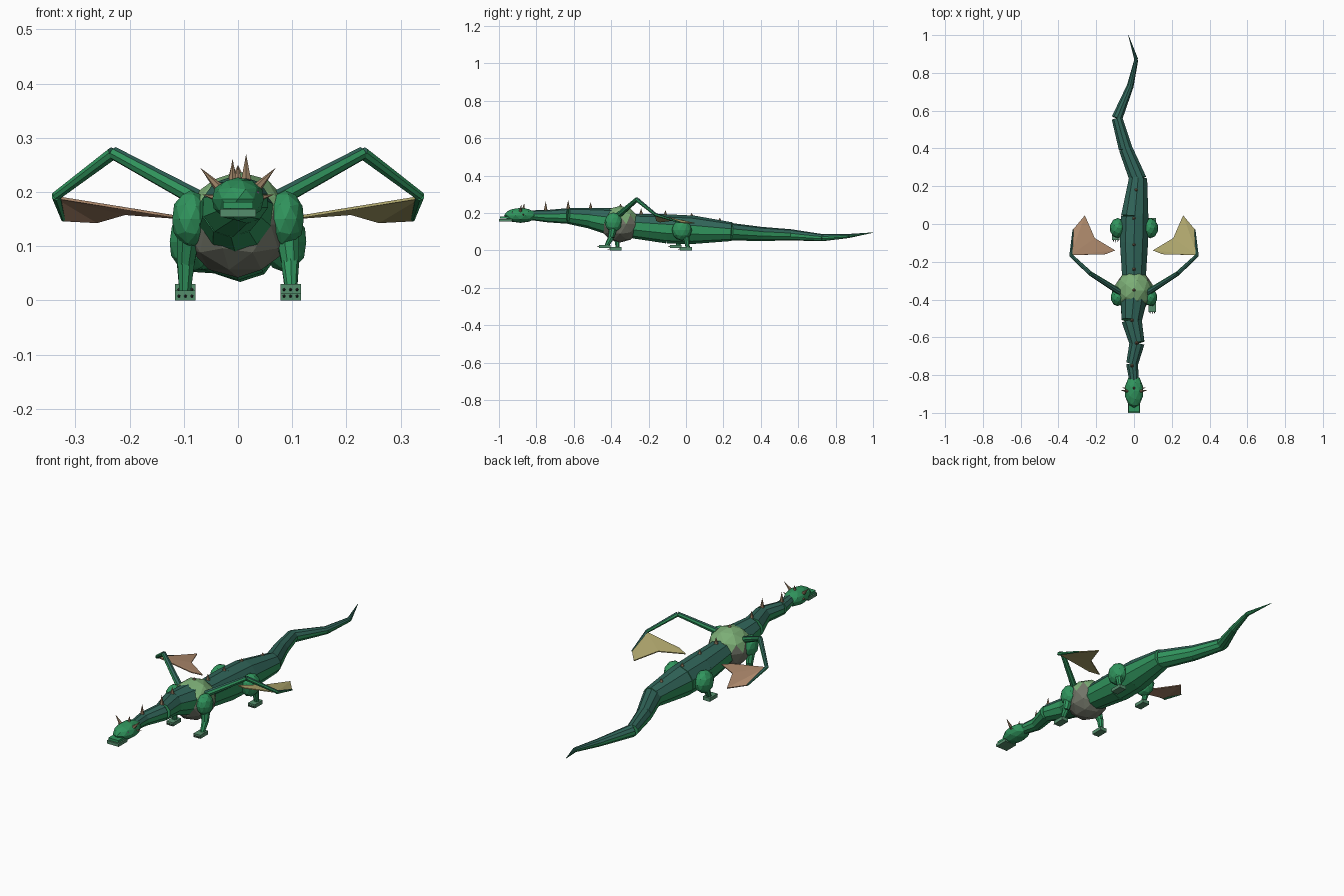
import bpy, bmesh
from math import pi
from mathutils import Vector, Matrix

if "Cube" in bpy.data.objects:
    bpy.data.objects.remove(bpy.data.objects["Cube"])


def mat(name, r, g, b):
    m = bpy.data.materials.new(name)
    m.diffuse_color = (r, g, b, 1)
    m.use_nodes = True
    m.node_tree.nodes["Principled BSDF"].inputs["Base Color"].default_value = m.diffuse_color
    return m


GREEN = mat("green", .03, .3, .11)
SLATE = mat("slate", .03, .13, .1)
LIGHT = mat("light_green", .2, .42, .18)
GREY = mat("belly_grey", .17, .18, .14)
TAN = mat("spike_tan", .33, .22, .13)
PAD = mat("foot_green", .09, .27, .15)
PINK = mat("eye", .6, .1, .5)
DARK = mat("claw", .03, .03, .03)
MEMB_L = mat("membrane_left", .42, .25, .15)
MEMB_R = mat("membrane_right", .45, .4, .16)


def finish(name, bm, material, top=None, limit=.45):
    # faces that look upward can take a second colour
    me = bpy.data.meshes.new(name)
    bm.normal_update()
    me.materials.append(material)
    if top:
        me.materials.append(top)
        for f in bm.faces:
            f.material_index = int(f.normal.z > limit)
    bm.to_mesh(me)
    bm.free()
    ob = bpy.data.objects.new(name, me)
    bpy.context.collection.objects.link(ob)
    return ob


def cone(bm, p, q, r0, r1, sides):
    p, q = Vector(p), Vector(q)
    m = Matrix.Translation((p + q) / 2) @ (q - p).to_track_quat('Z', 'Y').to_matrix().to_4x4()
    bmesh.ops.create_cone(bm, cap_ends=True, segments=sides, radius1=r0, radius2=r1,
                          depth=(q - p).length, matrix=m)


def chain(name, pts, sides=10, top=SLATE):
    # jointed tube: one tapered piece per span, points are (x, y, z, radius)
    bm = bmesh.new()
    for a, b in zip(pts, pts[1:]):
        cone(bm, a[:3], b[:3], a[3], b[3], sides)
    return finish(name, bm, GREEN, top)


def ball(name, c, size, material, top=None, sub=2, limit=.3):
    bm = bmesh.new()
    bmesh.ops.create_icosphere(bm, subdivisions=sub, radius=1,
                               matrix=Matrix.Translation(c) @ Matrix.Diagonal((*size, 1)))
    return finish(name, bm, material, top, limit)


def box(name, c, size, material):
    bm = bmesh.new()
    bmesh.ops.create_cube(bm, size=1, matrix=Matrix.Translation(c) @ Matrix.Diagonal((*size, 1)))
    return finish(name, bm, material)


def spike(name, p, q, r, material=TAN, sides=6):
    bm = bmesh.new()
    cone(bm, p, q, r, 0, sides)
    return finish(name, bm, material)


# trunk, neck and tail
ball("chest", (0, -.352, .14), (.102, .108, .098), GREY, LIGHT)
chain("neck", [(0, -.375, .15, .078), (-.012, -.51, .172, .056), (.016, -.63, .184, .042),
               (-.01, -.74, .183, .033), (0, -.83, .188, .026)])
chain("body", [(0, -.28, .13, .066), (0, -.1, .115, .078), (.004, .04, .11, .076),
               (.022, .245, .1, .05)])
chain("tail", [(.022, .235, .1, .047), (-.045, .4, .088, .038), (-.09, .56, .083, .03),
               (-.02, .73, .068, .019), (.012, .87, .077, .011), (-.03, 1, .095, .001)])

# head
ball("head", (0, -.885, .187), (.05, .088, .04), GREEN)
box("upper_snout", (0, -.965, .176), (.056, .06, .012), GREEN)
box("lower_jaw", (0, -.965, .161), (.066, .07, .015), PAD)
spike("head_crest", (0, -.87, .218), (0, -.865, .25), .009)

# spikes along the back: x, y, base z, tip z
for i, (x, y, z0, z1) in enumerate([(-.01, -.75, .208, .262), (.015, -.63, .22, .27),
                                    (-.01, -.51, .22, .258), (0, -.35, .23, .25),
                                    (0, -.24, .19, .225), (0, -.11, .185, .215),
                                    (0, .03, .18, .2), (.012, .18, .155, .175)]):
    spike(f"back_spike_{i}", (x, y, z0), (x, y, z1), .011)

# left and right parts; gait differs so each foot has (y, bottom z)
for s, side, memb, fore, hind in ((1, "right", MEMB_R, (-.435, .012), (.0, 0)),
                                  (-1, "left", MEMB_L, (-.375, 0), (-.055, .012))):
    ball(f"{side}_eye", (s * .03, -.928, .197), (.009, .009, .009), PINK, sub=1)
    spike(f"{side}_horn", (s * .035, -.885, .208), (s * .07, -.88, .245), .009)
    spike(f"{side}_cheek_spike", (s * .042, -.87, .19), (s * .066, -.865, .195), .006)

    # legs
    ball(f"{side}_shoulder", (s * .087, -.388, .15), (.036, .047, .053), GREEN)
    ball(f"{side}_hip", (s * .086, -.022, .108), (.042, .054, .056), GREEN)
    for leg, (fy, fz), y, z in (("front", fore, -.388, .13), ("hind", hind, -.022, .1)):
        chain(f"{side}_{leg}_leg", [(s * .09, y, z, .024),
                                    (s * .096, (y + fy) / 2 + .012, .07, .017),
                                    (s * .098, fy + .01, fz + .012, .011)], 8, None)
        box(f"{side}_{leg}_foot", (s * .097, fy, fz + .009), (.038, .062, .018), PAD)
        for k in (-1, 0, 1):
            x = s * .097 + k * .012
            spike(f"{side}_{leg}_claw_{k + 1}", (x, fy - .03, fz + .008),
                  (x, fy - .044, fz + .006), .003, DARK, 5)

    # wing arm and outer finger
    chain(f"{side}_wing_arm", [(s * .06, -.37, .18, .017), (s * .23, -.263, .272, .012),
                               (s * .335, -.165, .193, .009)], 8)
    chain(f"{side}_wing_finger", [(s * .335, -.17, .193, .009), (s * .322, -.03, .149, .004)], 6)

    # wing membrane, a fan of flat panels from the wrist
    bm = bmesh.new()
    pts = [(.335, -.165, .19), (.322, -.03, .148), (.26, .045, .145), (.208, -.075, .16),
           (.1, -.14, .152), (.15, -.16, .16)]
    v = [bm.verts.new((s * x, y, z)) for x, y, z in pts]
    for i in range(1, len(v) - 1):
        bm.faces.new([v[0], v[i], v[i + 1]])
    bmesh.ops.recalc_face_normals(bm, faces=bm.faces)
    wing = finish(f"{side}_wing_membrane", bm, memb)
    sol = wing.modifiers.new("thickness", 'SOLIDIFY')
    sol.thickness = .005
    sol.offset = 0
